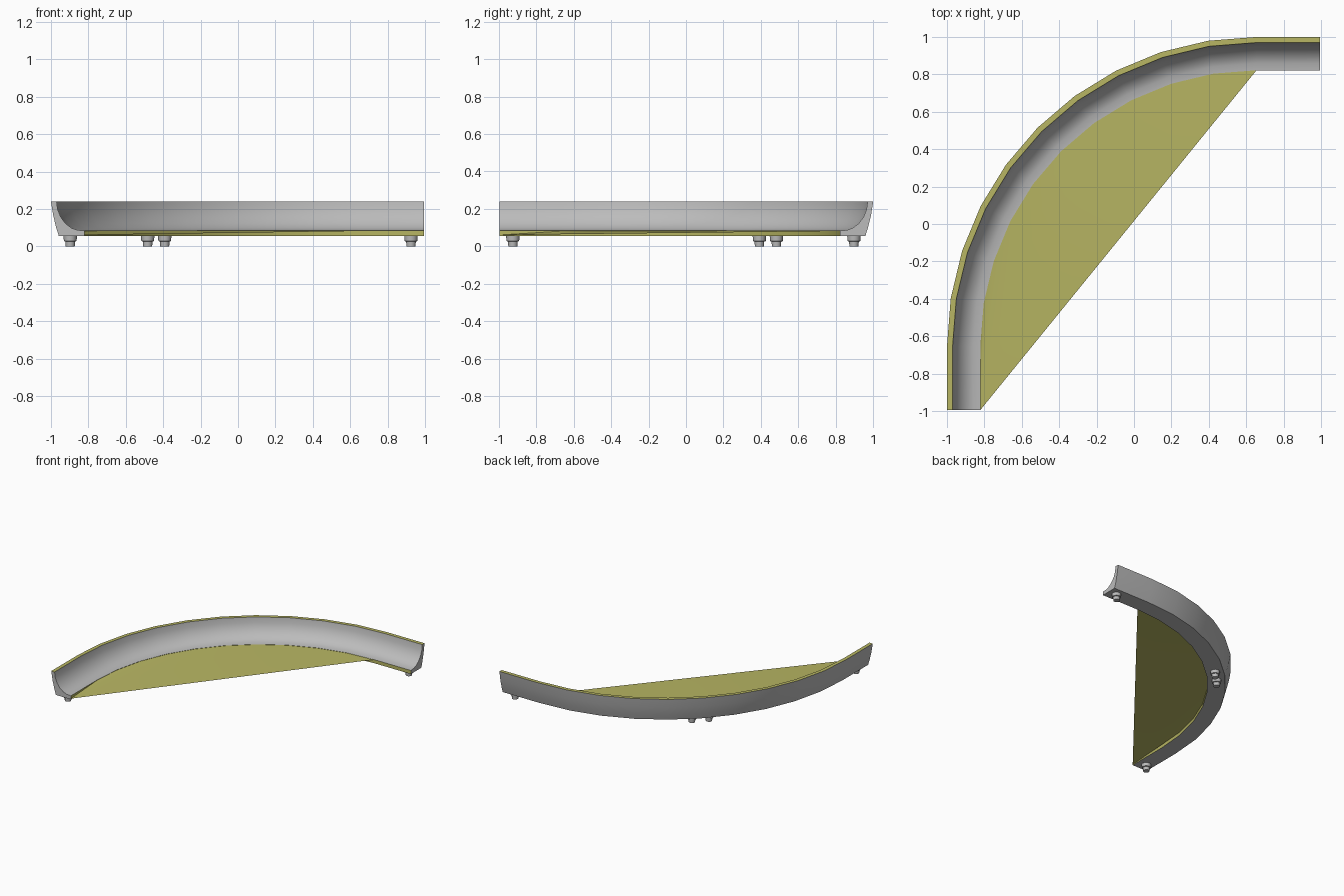
import bpy, bmesh, math

cube = bpy.data.objects.get("Cube")
if cube:
    bpy.data.objects.remove(cube, do_unlink=True)


def material(name, color):
    m = bpy.data.materials.new(name)
    m.use_nodes = True
    m.diffuse_color = (*color, 1)
    m.node_tree.nodes["Principled BSDF"].inputs["Base Color"].default_value = (*color, 1)
    return m


grey = material("light grey", (0.5, 0.5, 0.5))
olive = material("olive yellow", (0.48, 0.47, 0.125))


def finish(bm, name, mats, angle=35):
    mesh = bpy.data.meshes.new(name)
    bm.to_mesh(mesh)
    bm.free()
    obj = bpy.data.objects.new(name, mesh)
    bpy.context.collection.objects.link(obj)
    for m in mats:
        mesh.materials.append(m)
    bpy.ops.object.select_all(action='DESELECT')
    obj.select_set(True)
    bpy.context.view_layer.objects.active = obj
    bpy.ops.object.shade_smooth_by_angle(angle=math.radians(angle))
    return obj


# Quarter-turn path with a straight run at each end
C, END, STEPS = 0.655, 0.995, 10


def path(inset):
    """Points of the path, moved inward from the outer edge."""
    r = C + 1 - inset
    pts = [(-1 + inset, -END)]
    for i in range(STEPS + 1):
        a = math.pi - i * math.pi / 2 / STEPS
        pts.append((C + r * math.cos(a), -C + r * math.sin(a)))
    return pts + [(END, 1 - inset)]


# Channel cross-section: (distance in from the outer edge, height)
LIP, BASE, TOP, WIDTH = 0.084, 0.055, 0.24, 0.178
hollow = [(0.03, TOP), (0.036, 0.197), (0.052, 0.157), (0.078, 0.122),
          (0.11, 0.098), (0.14, 0.087), (WIDTH, LIP)]
outside = [(WIDTH, BASE), (0.042, BASE), (0.028, 0.1), (0.012, 0.165), (0, TOP)]
section = hollow + outside

# Curved channel: olive rim and inner lip, grey elsewhere
bm = bmesh.new()
rails = [[bm.verts.new((x, y, z)) for x, y in path(d)] for d, z in section]
n = len(rails)
for k in range(n):
    a, b = rails[k], rails[(k + 1) % n]
    for i in range(len(a) - 1):
        f = bm.faces.new((a[i], a[i + 1], b[i + 1], b[i]))
        f.material_index = int(k in (n - 1, len(hollow) - 1))
for end in (0, -1):
    bm.faces.new([r[end] for r in rails])
bmesh.ops.recalc_face_normals(bm, faces=bm.faces)
finish(bm, "curved_channel", [grey, olive])

# Thin floor sheet: fan from the front end of the lip to the end of the bend
bm = bmesh.new()
rim = path(WIDTH)[:-1]
tip = bm.verts.new((*rim[0], BASE + 0.006))
edge = [bm.verts.new((x, y, LIP - 0.002)) for x, y in rim[1:]]
for p, q in zip(edge, edge[1:]):
    bm.faces.new((tip, q, p))
finish(bm, "floor_sheet", [olive])


# Stepped feet, mirrored across the diagonal of the bend
def foot(name, x, y):
    bm = bmesh.new()
    rings = []
    for r, z in ((0.024, 0), (0.026, 0.026), (0.034, 0.028), (0.036, BASE + 0.002)):
        rings.append([bm.verts.new((x + r * math.cos(t), y + r * math.sin(t), z))
                      for t in (math.tau * i / 12 for i in range(12))])
    for low, high in zip(rings, rings[1:]):
        for i in range(12):
            j = (i + 1) % 12
            bm.faces.new((low[i], low[j], high[j], high[i]))
    bm.faces.new(rings[0][::-1])
    bm.faces.new(rings[-1])
    finish(bm, name, [grey])


for label, x, y in (("end", -0.897, -0.925), ("middle", -0.483, 0.392)):
    foot("right_" + label + "_foot", x, y)
    foot("left_" + label + "_foot", -y, -x)
